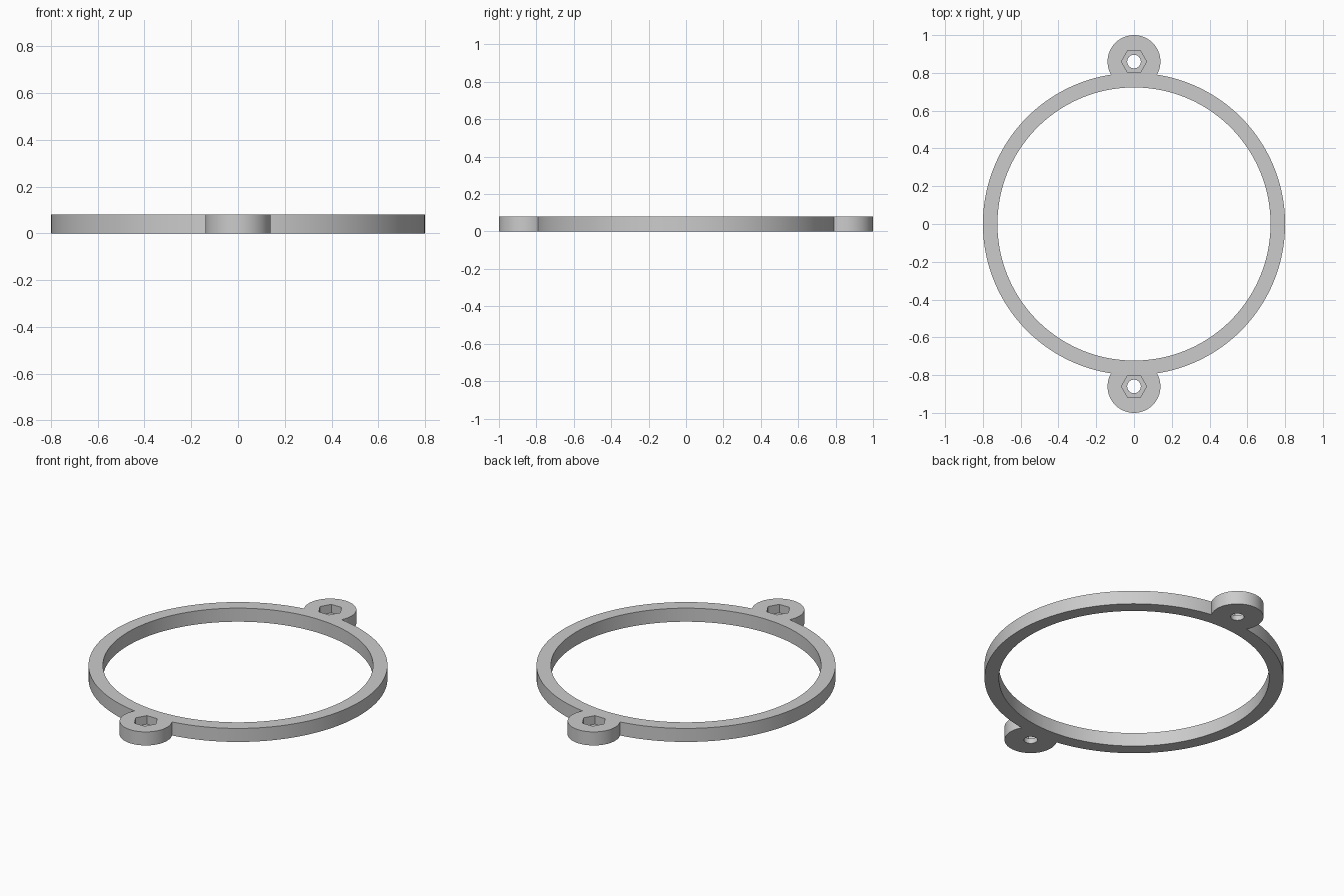
import bpy
import math

old = bpy.data.objects.get("Cube")
if old:
    bpy.data.objects.remove(old, do_unlink=True)

HEIGHT = 0.08
LUG_Y = 0.86
POCKET_FLOOR = 0.03

grey = bpy.data.materials.new("plain_grey")
grey.use_nodes = True
colour = (0.6, 0.6, 0.6, 1)
grey.diffuse_color = colour
grey.node_tree.nodes["Principled BSDF"].inputs["Base Color"].default_value = colour


def cylinder(name, radius, z0, z1, y=0, sides=128):
    bpy.ops.mesh.primitive_cylinder_add(
        vertices=sides, radius=radius, depth=z1 - z0, location=(0, y, (z0 + z1) / 2))
    obj = bpy.context.object
    obj.name = name
    obj.data.materials.append(grey)
    return obj


def combine(target, tool, operation):
    mod = target.modifiers.new(operation.lower(), "BOOLEAN")
    mod.operation = operation
    mod.solver = "EXACT"
    mod.object = tool
    bpy.context.view_layer.objects.active = target
    bpy.ops.object.modifier_apply(modifier=mod.name)
    bpy.data.objects.remove(tool, do_unlink=True)


# Ring body with a round lug at the front and the back
ring = cylinder("mounting_ring", 0.8, 0, HEIGHT, sides=160)
for side in (-1, 1):
    combine(ring, cylinder("lug", 0.14, 0, HEIGHT, side * LUG_Y, 64), "UNION")

# Large central opening
combine(ring, cylinder("bore", 0.723, -0.1, 0.2, sides=160), "DIFFERENCE")

# Hexagonal nut pocket above a round bolt hole in each lug
for side in (-1, 1):
    pocket = cylinder("nut_pocket", 0.067, POCKET_FLOOR, 0.2, side * LUG_Y, 6)
    pocket.rotation_euler.z = math.radians(30)
    bpy.context.view_layer.update()
    combine(ring, pocket, "DIFFERENCE")
    combine(ring, cylinder("bolt_hole", 0.036, -0.1, 0.2, side * LUG_Y, 48), "DIFFERENCE")

# Smooth curved walls, crisp edges
bpy.ops.object.select_all(action="DESELECT")
ring.select_set(True)
bpy.context.view_layer.objects.active = ring
bpy.ops.object.shade_smooth_by_angle(angle=math.radians(30))
